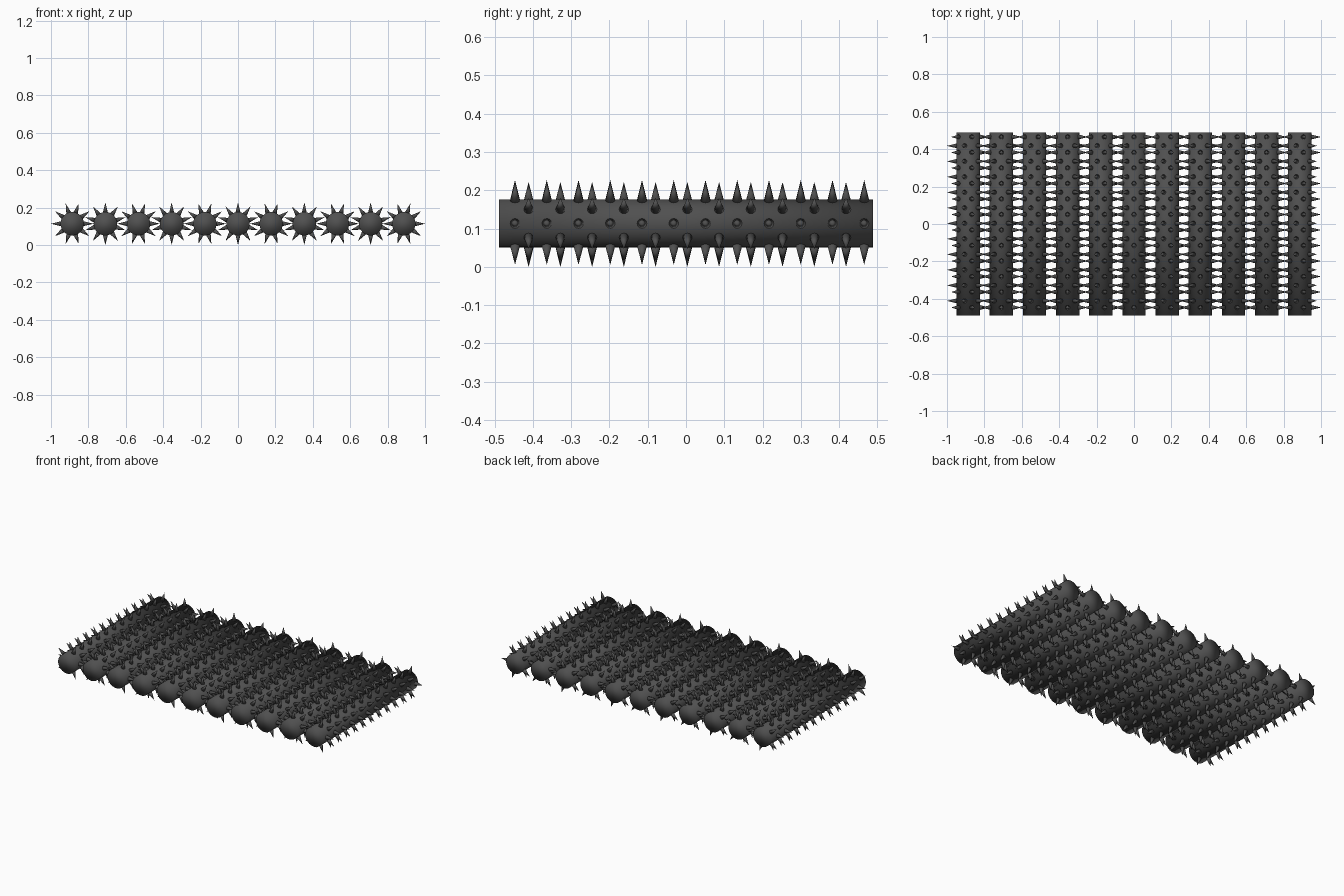
import bpy, bmesh, math
from mathutils import Matrix

if "Cube" in bpy.data.objects:
    bpy.data.objects.remove(bpy.data.objects["Cube"])

COUNT, PITCH = 11, 0.1773        # rollers across x
R_BODY, R_TIP = 0.0625, 0.1135   # roller surface and spike tip radii
HALF_LEN = 0.488
STEP = 0.0829                    # spike spacing along y
ROWS = [(-0.4465, 12), (-0.411, 11)]  # alternating rows: first y, number of spikes

mat = bpy.data.materials.new("dark_rubber")
mat.diffuse_color = (0.08, 0.08, 0.08, 1)
mat.use_nodes = True
mat.node_tree.nodes["Principled BSDF"].inputs["Base Color"].default_value = mat.diffuse_color


def finish(bm, name, loc):
    for f in bm.faces:
        f.smooth = True
    me = bpy.data.meshes.new(name)
    bm.to_mesh(me)
    bm.free()
    me.materials.append(mat)
    ob = bpy.data.objects.new(name, me)
    ob.location = loc
    bpy.context.collection.objects.link(ob)


def make_body(name, loc):
    bm = bmesh.new()
    bmesh.ops.create_cone(bm, cap_ends=True, segments=32, radius1=R_BODY, radius2=R_BODY,
                          depth=2 * HALF_LEN, matrix=Matrix.Rotation(math.pi / 2, 4, 'X'))
    finish(bm, name, loc)


def make_spikes(name, loc, turn):
    bm = bmesh.new()
    base = 0.059
    for i in range(10):
        # angle measured from +x towards +z
        rot = Matrix.Rotation(math.pi / 2 - (turn + i * math.tau / 10), 4, 'Y')
        lift = Matrix.Translation((0, 0, (base + R_TIP) / 2))
        y0, n = ROWS[i % 2]
        for k in range(n):
            bmesh.ops.create_cone(bm, cap_ends=True, segments=12, radius1=0.0135, radius2=0,
                                  depth=R_TIP - base,
                                  matrix=Matrix.Translation((0, y0 + k * STEP, 0)) @ rot @ lift)
    bmesh.ops.remove_doubles(bm, verts=bm.verts, dist=1e-5)
    finish(bm, name, loc)


# rollers side by side, every second one turned by half a spike step
for r in range(COUNT):
    loc = ((r - (COUNT - 1) / 2) * PITCH, 0, R_TIP)
    make_body(f"roller_{r + 1}", loc)
    make_spikes(f"roller_spikes_{r + 1}", loc, math.radians(18) * (r % 2))
